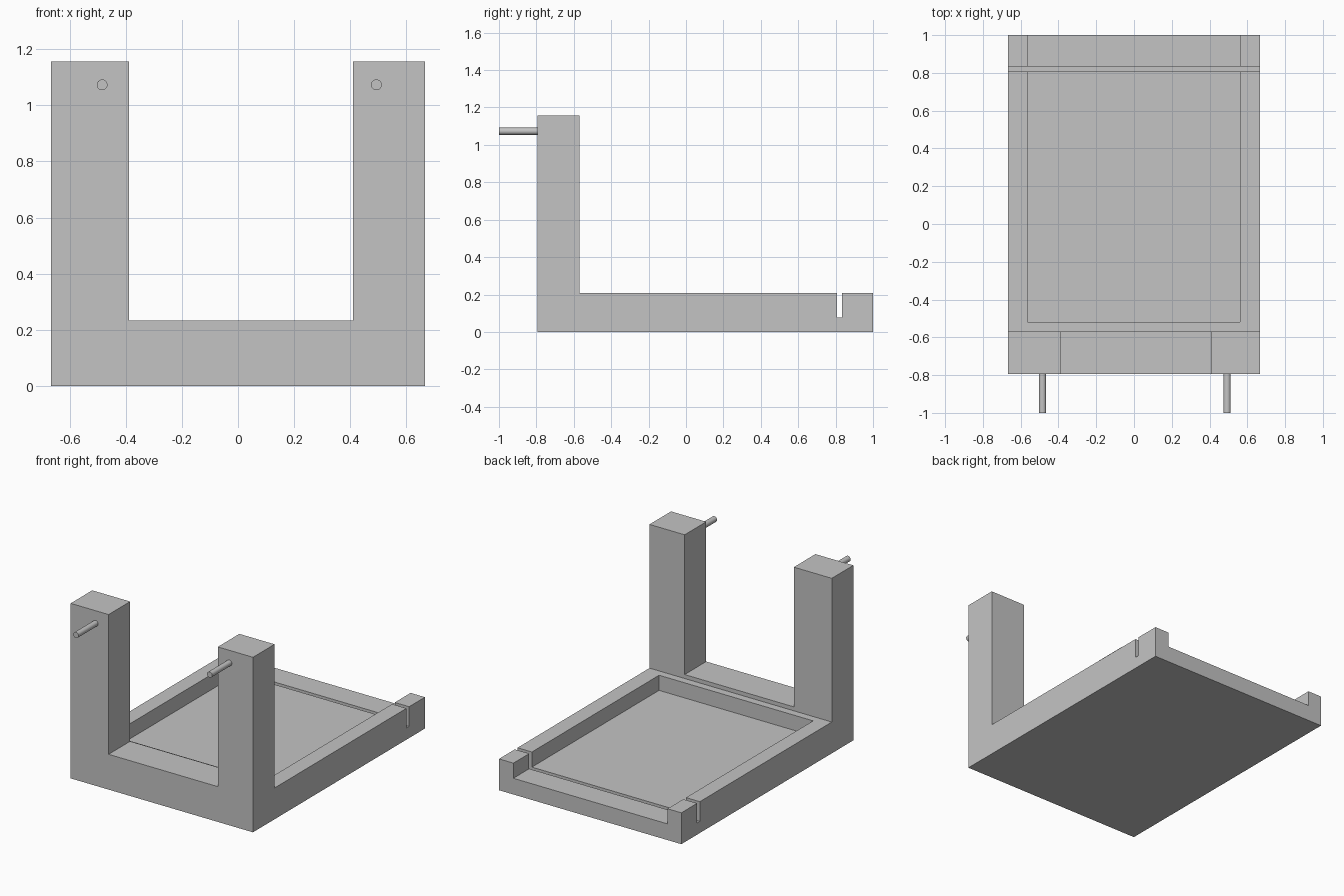
import bpy, bmesh
from mathutils import Vector

cube = bpy.data.objects.get("Cube")
if cube:
    bpy.data.objects.remove(cube, do_unlink=True)

grey = bpy.data.materials.new("plain grey")
grey.use_nodes = True
grey.diffuse_color = (0.55, 0.55, 0.55, 1)
grey.node_tree.nodes["Principled BSDF"].inputs["Base Color"].default_value = grey.diffuse_color


def extrude_profile(name, points, x0, x1):
    """Solid made from a closed (y, z) outline extruded from x0 to x1."""
    bm = bmesh.new()
    face = bm.faces.new([bm.verts.new((x0, y, z)) for y, z in points])
    grown = bmesh.ops.extrude_face_region(bm, geom=[face])
    verts = [g for g in grown["geom"] if isinstance(g, bmesh.types.BMVert)]
    bmesh.ops.translate(bm, verts=verts, vec=Vector((x1 - x0, 0, 0)))
    bmesh.ops.recalc_face_normals(bm, faces=bm.faces)
    mesh = bpy.data.meshes.new(name)
    bm.to_mesh(mesh)
    bm.free()
    mesh.materials.append(grey)
    obj = bpy.data.objects.new(name, mesh)
    bpy.context.collection.objects.link(obj)
    return obj


def cut(target, name, x, y, z):
    """Subtract a box, given as ranges, from the target."""
    outline = [(y[0], z[0]), (y[1], z[0]), (y[1], z[1]), (y[0], z[1])]
    cutter = extrude_profile(name, outline, *x)
    cutter.hide_render = True
    mod = target.modifiers.new(name, "BOOLEAN")
    mod.operation = "DIFFERENCE"
    mod.solver = "EXACT"
    mod.object = cutter
    bpy.context.view_layer.objects.active = target
    bpy.ops.object.modifier_apply(modifier=mod.name)
    bpy.data.objects.remove(cutter, do_unlink=True)


# Side outline: tall front, low tray, narrow slot near the back
front, post_back, back = -0.795, -0.57, 1.0
post_top, rail_top = 1.156, 0.207
slot_front, slot_back, slot_floor = 0.807, 0.835, 0.077
outline = [(front, 0), (back, 0), (back, rail_top),
           (slot_back, rail_top), (slot_back, slot_floor),
           (slot_front, slot_floor), (slot_front, rail_top),
           (post_back, rail_top), (post_back, post_top), (front, post_top)]
frame = extrude_profile("stand_frame", outline, -0.666, 0.666)

# Opening between the posts, then the recessed tray open at the back
cut(frame, "post_gap", (-0.389, 0.409), (-0.9, -0.5), (0.233, 1.3))
cut(frame, "tray_recess", (-0.565, 0.561), (-0.52, 1.1), (0.107, 0.4))

# Round pegs on the front of the posts
for side, x in (("right", -0.484), ("left", 0.493)):
    bpy.ops.mesh.primitive_cylinder_add(
        vertices=32, radius=0.019, depth=0.215,
        location=(x, -0.8925, 1.073), rotation=(1.5708, 0, 0))
    peg = bpy.context.object
    peg.name = side + "_peg"
    peg.data.materials.append(grey)
    bpy.ops.object.shade_smooth_by_angle()
